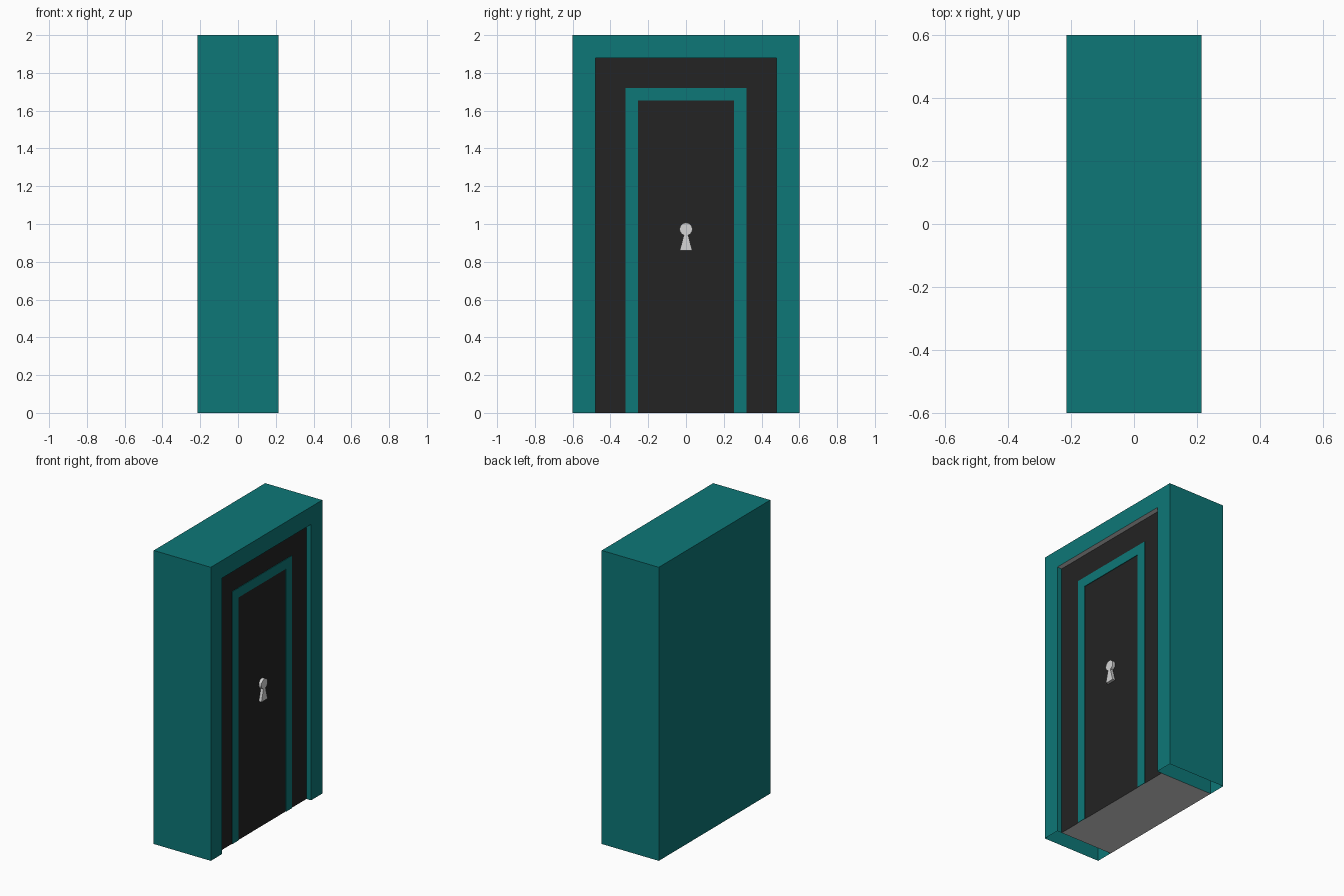
import bpy
import bmesh
from math import radians, sin, cos

if "Cube" in bpy.data.objects:
    bpy.data.objects.remove(bpy.data.objects["Cube"], do_unlink=True)

HALF_DEPTH, HALF_WIDTH, HEIGHT = 0.215, 0.6, 2.0
OPEN_Y, OPEN_Z = 0.48, 1.88
DOOR_X = 0.18


def material(name, rgb):
    mat = bpy.data.materials.new(name)
    mat.use_nodes = True
    mat.diffuse_color = (*rgb, 1)
    mat.node_tree.nodes["Principled BSDF"].inputs["Base Color"].default_value = (*rgb, 1)
    return mat


TEAL = material("teal paint", (0.004, 0.185, 0.185))
BLACK = material("black panel", (0.017, 0.017, 0.017))
LIGHT = material("light grey", (0.66, 0.66, 0.66))


def finish(name, bm, *mats):
    mesh = bpy.data.meshes.new(name)
    bm.to_mesh(mesh)
    bm.free()
    for mat in mats:
        mesh.materials.append(mat)
    obj = bpy.data.objects.new(name, mesh)
    bpy.context.collection.objects.link(obj)
    return obj


def extrude_profile(points, x0, x1):
    """Solid made from a (y, z) outline swept along x."""
    bm = bmesh.new()
    face = bm.faces.new([bm.verts.new((x0, y, z)) for y, z in points])
    out = bmesh.ops.extrude_face_region(bm, geom=[face], use_keep_orig=True)
    moved = [v for v in out["geom"] if isinstance(v, bmesh.types.BMVert)]
    bmesh.ops.translate(bm, verts=moved, vec=(x1 - x0, 0, 0))
    bmesh.ops.recalc_face_normals(bm, faces=bm.faces)
    bm.normal_update()
    return bm


def arch(outer_y, outer_z, inner_y, inner_z):
    right = [(outer_y, 0), (outer_y, outer_z)]
    inner = [(-inner_y, 0), (-inner_y, inner_z), (inner_y, inner_z), (inner_y, 0)]
    return right + [(-y, z) for y, z in reversed(right)] + inner


# Deep outer frame, hollow and open under both jambs, with a light soffit
bm = extrude_profile(arch(HALF_WIDTH, HEIGHT, OPEN_Y, OPEN_Z), -HALF_DEPTH, HALF_DEPTH)
for face in bm.faces:
    if face.normal.z < -0.5:
        face.material_index = 1
feet = [f for f in bm.faces if f.normal.z < -0.5 and f.calc_center_median().z < 0.01]
bmesh.ops.delete(bm, geom=feet, context="FACES_ONLY")
finish("outer_frame", bm, TEAL, LIGHT)

# Door core: black front, teal back, light underside
core = [(-OPEN_Y, 0), (OPEN_Y, 0), (OPEN_Y, OPEN_Z), (-OPEN_Y, OPEN_Z)]
bm = extrude_profile(core, -HALF_DEPTH, DOOR_X)
hidden = [f for f in bm.faces if abs(f.normal.y) > 0.5 or f.normal.z > 0.5]
bmesh.ops.delete(bm, geom=hidden, context="FACES_ONLY")
for face in bm.faces:
    if face.normal.x > 0.5:
        face.material_index = 1
    elif face.normal.z < -0.5:
        face.material_index = 2
finish("door_core", bm, TEAL, BLACK, LIGHT)

# Thin teal trim around the inner panel
finish("door_trim", extrude_profile(arch(0.32, 1.72, 0.255, 1.655), DOOR_X, DOOR_X + 0.004), TEAL)

# Raised keyhole plate: round head over a flared foot
RADIUS, HEAD_Z = 0.034, 0.973
angles = [radians(-70 + 320 * i / 20) for i in range(21)]
outline = [(RADIUS * cos(a), HEAD_Z + RADIUS * sin(a)) for a in angles]
outline += [(-0.033, 0.86), (0.033, 0.86)]
finish("keyhole", extrude_profile(outline, DOOR_X, DOOR_X + 0.02), LIGHT)
